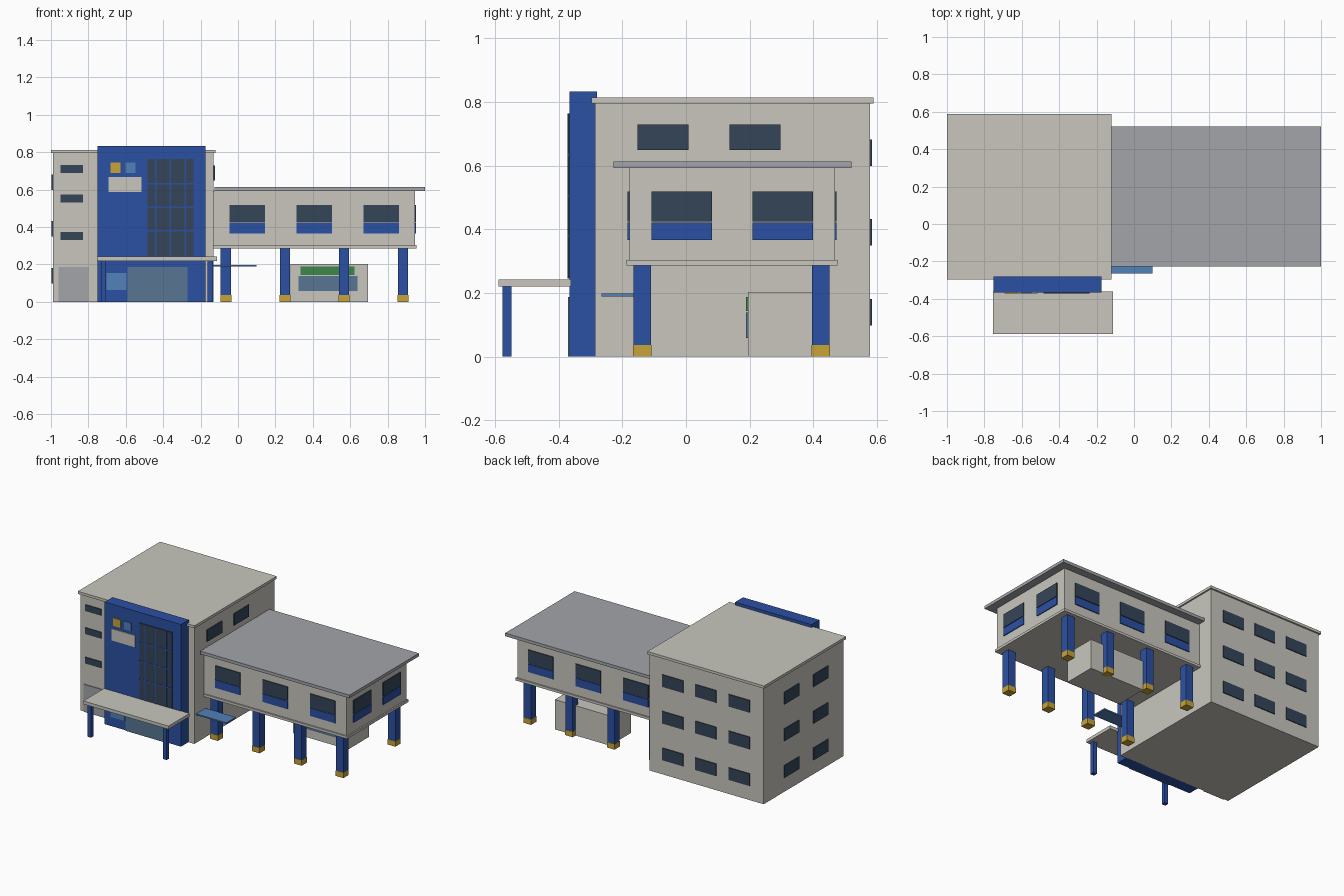
import bpy
import bmesh
from mathutils import Matrix, Vector

default_cube = bpy.data.objects.get("Cube")
if default_cube:
    bpy.data.objects.remove(default_cube, do_unlink=True)


def make_material(name, red, green, blue):
    """Flat material from 0-255 display values, stored as linear."""
    linear = [((c / 255 + 0.055) / 1.055) ** 2.4 for c in (red, green, blue)]
    material = bpy.data.materials.new(name)
    material.use_nodes = True
    material.diffuse_color = (*linear, 1)
    shader = material.node_tree.nodes["Principled BSDF"]
    shader.inputs["Base Color"].default_value = (*linear, 1)
    return material


plaster = make_material("plaster", 200, 198, 190)
blue = make_material("deep blue", 43, 80, 163)
grey = make_material("roof grey", 162, 165, 170)
dark_glass = make_material("dark glass", 52, 69, 88)
pale_glass = make_material("pale glass", 88, 118, 146)
light_blue = make_material("light blue", 82, 129, 184)
yellow = make_material("yellow", 200, 164, 56)
green = make_material("green", 60, 135, 72)


def box(name, x, y, z, material):
    """Box spanning the (low, high) pairs x, y and z."""
    low, high = (Vector(corner) for corner in zip(x, y, z))
    bm = bmesh.new()
    placement = Matrix.Translation((low + high) / 2) @ Matrix.Diagonal((*(high - low), 1))
    bmesh.ops.create_cube(bm, size=1, matrix=placement)
    mesh = bpy.data.meshes.new(name)
    bm.to_mesh(mesh)
    bm.free()
    mesh.materials.append(material)
    obj = bpy.data.objects.new(name, mesh)
    bpy.context.collection.objects.link(obj)
    return obj


def span(centre, width):
    return (centre - width / 2, centre + width / 2)


def plate(name, side, wall, along, z, material, out=0.006):
    """Thin plate standing proud of a wall; side is front, back, left or right."""
    sign = -1 if side in ("front", "right") else 1
    depth = sorted((wall - sign * 0.002, wall + sign * out))
    if side in ("front", "back"):
        box(name, along, depth, z, material)
    else:
        box(name, depth, along, z, material)


# Main block and its roof slab
WEST, EAST, FRONT, BACK = -0.99, -0.13, -0.285, 0.577
box("main_block", (WEST, EAST), (FRONT, BACK), (0, 0.797), plaster)
box("main_roof", (-1, -0.12), (-0.297, 0.588), (0.795, 0.813), plaster)

# Main block windows
for z in (0.14, 0.39, 0.64):
    for x in (-0.307, -0.556, -0.807):
        plate("back_window", "back", BACK, span(x, 0.16), span(z, 0.083), dark_glass)
    for y in (-0.035, 0.28):
        plate("west_window", "right", WEST, span(y, 0.16), span(z, 0.083), dark_glass)
for y in (-0.072, 0.217):
    plate("east_window", "left", EAST, span(y, 0.16), (0.648, 0.728), dark_glass)
for z in (0.353, 0.554, 0.711):
    plate("slit_window", "front", FRONT, (-0.95, -0.83), span(z, 0.043), dark_glass)
plate("side_door", "front", FRONT, (-0.96, -0.80), (0, 0.187), grey)

# Blue entrance tower with its glazing and bars
TOWER = -0.365
box("tower", (-0.75, -0.175), (TOWER, -0.28), (0, 0.833), blue)
plate("tower_glazing", "front", TOWER, (-0.485, -0.238), (0.245, 0.763), dark_glass)
for x in (-0.441, -0.361, -0.281):
    plate("glazing_post", "front", TOWER, span(x, 0.008), (0.245, 0.763), blue, 0.0075)
for z in (0.38, 0.505, 0.633):
    plate("glazing_rail", "front", TOWER, (-0.485, -0.238), span(z, 0.008), blue, 0.0075)
plate("yellow_square", "front", TOWER, span(-0.655, 0.054), (0.69, 0.744), yellow)
plate("blue_square", "front", TOWER, span(-0.575, 0.054), (0.69, 0.744), light_blue)
plate("blank_sign", "front", TOWER, (-0.693, -0.516), (0.588, 0.668), plaster)
plate("entrance_glass", "front", TOWER, (-0.59, -0.27), (0, 0.187), pale_glass)
plate("notice_panel", "front", TOWER, (-0.703, -0.596), (0.064, 0.155), light_blue)

# Entrance canopy on two posts
box("canopy", (-0.755, -0.113), (-0.588, -0.361), (0.22, 0.242), plaster)
for x in (-0.719, -0.149):
    box("canopy_post", span(x, 0.028), (-0.576, -0.548), (0, 0.222), blue)

# Raised wing
END, WING_FRONT, WING_BACK = 0.945, -0.178, 0.467
box("wing", (EAST, END), (WING_FRONT, WING_BACK), (0.295, 0.594), plaster)
box("wing_floor", (EAST, 0.954), (-0.187, 0.476), (0.286, 0.303), plaster)
box("wing_roof", (-0.125, 1), (-0.228, 0.52), (0.592, 0.613), grey)


# Wing windows, each with a blue panel below the glass
def wing_window(side, wall, centre):
    width = span(centre, 0.19)
    plate("wing_window", side, wall, width, (0.425, 0.518), dark_glass)
    plate("window_panel", side, wall, width, (0.367, 0.421), blue)


for x in (0.049, 0.408, 0.767):
    wing_window("front", WING_FRONT, x)
    wing_window("back", WING_BACK, x)
for y in (-0.014, 0.303):
    wing_window("left", END, y)

# Pillars with yellow feet
for x in (-0.065, 0.251, 0.567, 0.882):
    for y in (-0.137, 0.423):
        box("pillar", span(x, 0.055), span(y, 0.055), (0.03, 0.29), blue)
        box("pillar_foot", span(x, 0.058), span(y, 0.058), (0, 0.037), yellow)

# Kiosk under the wing
box("kiosk", (0.28, 0.695), (0.194, 0.42), (0, 0.203), plaster)
plate("kiosk_sign", "front", 0.194, (0.334, 0.623), (0.144, 0.188), green)
plate("kiosk_window", "front", 0.194, (0.323, 0.639), (0.059, 0.139), pale_glass)

# Small awning beside the main block
box("awning", (-0.135, 0.098), (-0.265, -0.165), (0.189, 0.198), light_blue)
